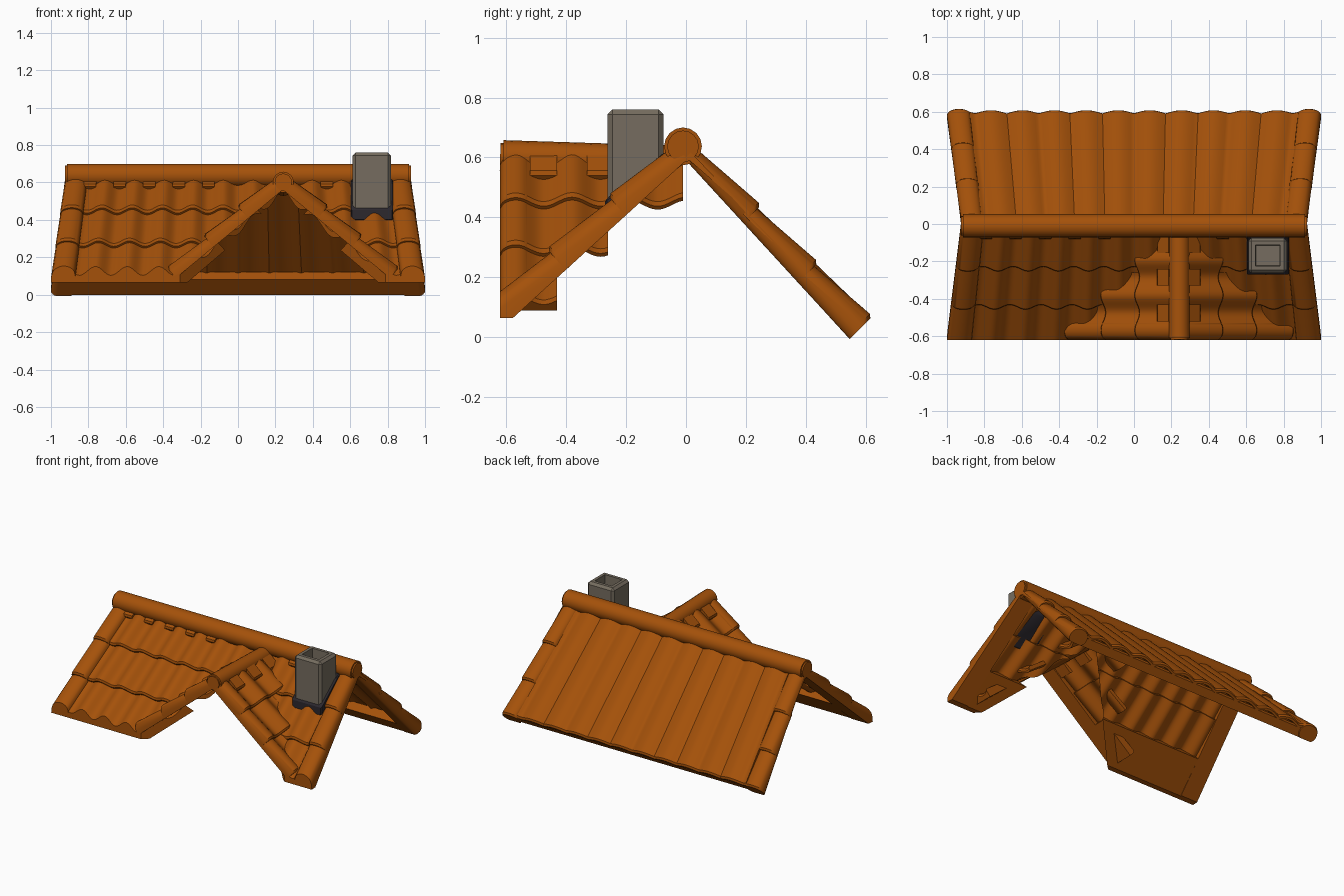
import bpy, bmesh, math
from mathutils import Vector, Matrix

if "Cube" in bpy.data.objects:
    bpy.data.objects.remove(bpy.data.objects["Cube"])


def material(name, rgb):
    m = bpy.data.materials.new(name)
    m.diffuse_color = (*rgb, 1)
    m.use_nodes = True
    m.node_tree.nodes["Principled BSDF"].inputs["Base Color"].default_value = m.diffuse_color
    return m


CLAY = material("orange clay", (0.375, 0.083, 0.003))
STONE = material("grey stone", (0.18, 0.152, 0.115))
LEAD = material("dark flashing", (0.025, 0.021, 0.027))


def finish(bm, name, mat, angle=0.6):
    bmesh.ops.recalc_face_normals(bm, faces=bm.faces)
    for f in bm.faces:
        f.smooth = True
    for e in bm.edges:
        if len(e.link_faces) == 2 and e.calc_face_angle(0) > angle:
            e.smooth = False
    me = bpy.data.meshes.new(name)
    bm.to_mesh(me)
    bm.free()
    me.materials.append(mat)
    ob = bpy.data.objects.new(name, me)
    bpy.context.collection.objects.link(ob)
    return ob


def cut(bm, co, no):
    """Remove everything on the side the normal points to and close the hole."""
    r = bmesh.ops.bisect_plane(bm, geom=bm.verts[:] + bm.edges[:] + bm.faces[:],
                               plane_co=co, plane_no=no, clear_outer=True)
    edges = [g for g in r["geom_cut"] if isinstance(g, bmesh.types.BMEdge)]
    if edges:
        bmesh.ops.holes_fill(bm, edges=edges, sides=0)


def sheet(name, frame, u0, u1, s0, s1, n0, n1, crown, bottom=None, cuts=(), step=0.0125,
          belly=lambda u: 0.0):
    """Closed tile strip: u along the ridge, s down the slope, n off the slope."""
    bm = bmesh.new()
    k = max(1, round((u1 - u0) / step))
    rings = []
    for i in range(k + 1):
        u = u0 + (u1 - u0) * i / k
        h = crown(u)
        ta, tb = n0 + h, n1 + h
        ba, bb = bottom if bottom else (ta - 0.025, tb - 0.025)
        lift = belly(u)
        rings.append([bm.verts.new(frame(u, s, n)) for s, n in
                      ((s0, ta), (s1 - 0.012, tb), (s1, tb - 0.01),
                       (s1, bb + lift), (s0, ba + lift))])
    for a, b in zip(rings, rings[1:]):
        for j in range(5):
            bm.faces.new((a[j], a[(j + 1) % 5], b[(j + 1) % 5], b[j]))
    bm.faces.new(rings[0])
    bm.faces.new(rings[-1])
    for co, no in cuts:
        cut(bm, co, no)
    return finish(bm, name, CLAY)


def main_frame(side, deg):
    c, s_ = math.cos(math.radians(deg)), math.sin(math.radians(deg))

    def f(u, s, n):
        return Vector((u * (0.925 + 0.075 * s / 0.81),
                       side * (s * c + n * s_), 0.60 - s * s_ + n * c))
    return f


def dormer_frame(side):
    c, s_ = math.cos(math.radians(41)), math.sin(math.radians(41))
    return lambda u, s, n: Vector((0.24 + side * (s * c + n * s_), u, 0.575 - s * s_ + n * c))


def wave(h, period, centre):
    return lambda u: h * (0.5 + 0.5 * math.cos(2 * math.pi * (u - centre) / period))


def arch(h, centre, half):
    return lambda u: h * math.sqrt(max(0, 1 - ((u - centre) / half) ** 2))


flat = lambda u: 0.0
back, front = main_frame(1, 45), main_frame(-1, 41)
EAVE = [((0, -0.62, 0), (0, -1, 0)), ((0, 0, 0.065), (0, 0, -1))]

# back slope: long rounded tile columns and an eave board underneath
scallop = lambda u: 0.024 * abs(math.sin(math.pi * u / 0.17))
sheet("back_tiles", back, -0.88, 0.88, 0, 0.81, 0.02, 0.036, scallop)
sheet("back_eave_board", back, -0.93, 0.93, 0.695, 0.807, 0.02, 0.025, flat, (-0.037, -0.042))

# front slope: three courses, cut along both valleys of the cross gable
rows = [(0, 0.28), (0.26, 0.55), (0.53, 0.86)]
for side, label in ((-1, "left"), (1, "right")):
    u0, u1 = sorted((side * 0.87, 0.24))
    valley = ((0.24 - side * 0.04, -0.05, 0), (-side, -1.035, 0))
    for i, (a, b) in enumerate(rows):
        sheet(f"front_tiles_{label}_{i}", front, u0, u1, a, b, 0.012, 0.036,
              wave(0.038, 0.17, 0.085), (-0.02, -0.022) if i == 2 else None,
              [valley] + EAVE)

# rounded edge tiles on the gable ends
for side, label in ((-1, "left"), (1, "right")):
    u0, u1 = sorted((side * 0.87, side * 1.0))
    mid = side * 0.935
    top = arch(0.045, mid, 0.065)
    soft = lambda u: 0.03 * max(0, (abs(u - mid) / 0.065 - 0.6) / 0.4) ** 2
    for i, (a, b) in enumerate([(0, 0.29), (0.27, 0.56), (0.54, 0.815)]):
        bot = (-0.007 - 0.043 * a, -0.007 - 0.043 * b)
        sheet(f"back_edge_tile_{label}_{i}", back, u0, u1, a, b, 0.0, 0.02, top, bot,
              step=0.008, belly=soft)
    for i, (a, b) in enumerate(rows):
        bot = (-0.008 - 0.022 * a, -0.008 - 0.022 * b)
        sheet(f"front_edge_tile_{label}_{i}", front, u0, u1, a, b, 0.01, 0.03, top, bot,
              EAVE, step=0.008)

# cross gable: courses shorten in depth towards the eave
for side, label in ((-1, "left"), (1, "right")):
    df = dormer_frame(side)
    for i, (a, b, y) in enumerate([(0, 0.25, -0.01), (0.23, 0.49, -0.26), (0.47, 0.75, -0.43)]):
        low = (-0.011 + 0.026 * a, -0.011 + 0.026 * b)
        sheet(f"gable_tiles_{label}_{i}", df, -0.53, y, a, b, 0.02, 0.045,
              wave(0.04, 0.19, -0.57), low if i == 2 else None, EAVE)
        sheet(f"gable_verge_tile_{label}_{i}", df, -0.62, -0.515, a, b, 0.012, 0.035,
              arch(0.048, -0.568, 0.053), low, EAVE, step=0.008)
    for i, y in enumerate((-0.475, -0.285, -0.11)):
        sheet(f"gable_ridge_plug_{label}_{i}", df, y - 0.045, y + 0.045, 0.02, 0.11,
              0.06, 0.06, flat, (0, 0))

# plugs filling the tile channels under the main ridge
for i in range(-5, 6):
    if i not in (0, 1, 2):
        sheet(f"ridge_plug_{i + 5}", front, i * 0.17 - 0.035, i * 0.17 + 0.035, 0.01, 0.075,
              0.045, 0.045, flat, (0, 0))


def tube(name, a, b, r, sides):
    """Capped ridge tile between two points, with softened ends."""
    a, b = Vector(a), Vector(b)
    d = b - a
    bm = bmesh.new()
    m = Matrix.Translation((a + b) / 2) @ d.to_track_quat("Z", "Y").to_matrix().to_4x4()
    bmesh.ops.create_cone(bm, cap_ends=True, segments=sides, radius1=r, radius2=r,
                          depth=d.length, matrix=m)
    caps = {e for f in bm.faces if len(f.verts) > 4 for e in f.edges}
    bmesh.ops.bevel(bm, geom=list(caps), offset=0.01, segments=2, affect="EDGES")
    finish(bm, name, CLAY, 0.9)


# ridge tiles
tube("main_ridge", (-0.925, -0.01, 0.637), (0.925, -0.01, 0.637), 0.063, 16)
tube("gable_ridge", (0.242, -0.62, 0.602), (0.242, -0.05, 0.584), 0.056, 16)


def box(name, mat, lo, hi, bevel, shear_below, recess=False):
    """Bevelled box; points below the given height are slanted to follow the roof."""
    lo, hi = Vector(lo), Vector(hi)
    bm = bmesh.new()
    bmesh.ops.create_cube(bm, size=1, matrix=Matrix.Translation((lo + hi) / 2)
                          @ Matrix.Diagonal((*(hi - lo), 1)))
    bmesh.ops.bevel(bm, geom=bm.edges[:], offset=bevel, segments=1, affect="EDGES")
    if recess:
        top = max(bm.faces, key=lambda f: f.calc_center_median().z)
        bmesh.ops.inset_region(bm, faces=[top], thickness=0.03)
        bmesh.ops.inset_region(bm, faces=[top], thickness=0.003, depth=-0.07)
    for v in bm.verts:
        if v.co.z < shear_below:
            v.co.z += (v.co.y - lo.y) * 0.8
    finish(bm, name, mat, 0.5)


# chimney with hollow top and slanted dark base
box("chimney", STONE, (0.612, -0.262, 0.42), (0.817, -0.075, 0.76), 0.016, 0.5, True)
box("chimney_flashing", LEAD, (0.603, -0.27, 0.395), (0.83, -0.068, 0.458), 0.006, 0.5)
